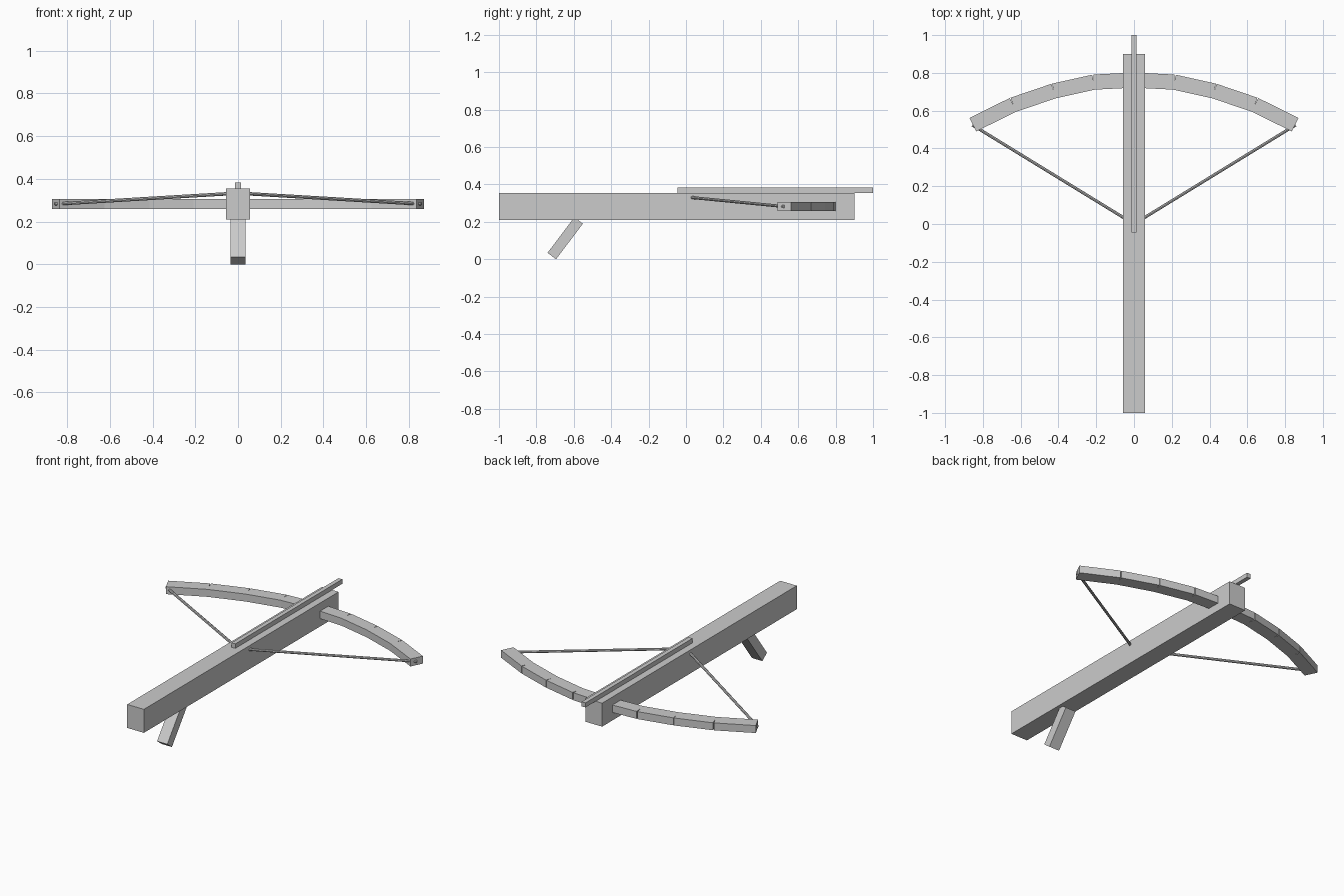
import bpy
from mathutils import Vector, Matrix

cube = bpy.data.objects.get("Cube")
if cube:
    bpy.data.objects.remove(cube, do_unlink=True)

grey = bpy.data.materials.new("plain grey")
grey.use_nodes = True
colour = (0.6, 0.6, 0.6, 1)
grey.diffuse_color = colour
grey.node_tree.nodes["Principled BSDF"].inputs["Base Color"].default_value = colour


def finish(name):
    obj = bpy.context.object
    obj.name = name
    obj.data.materials.append(grey)
    return obj


def box(name, low, high):
    """Axis-aligned box between two corners."""
    low, high = Vector(low), Vector(high)
    bpy.ops.mesh.primitive_cube_add(size=1, location=(low + high) / 2)
    obj = finish(name)
    obj.scale = high - low
    return obj


def beam(name, start, end, side, width, height):
    """Box running from start to end, with its width along the side vector."""
    start, end = Vector(start), Vector(end)
    along = end - start
    y = along.normalized()
    x = Vector(side).normalized()
    z = x.cross(y)
    bpy.ops.mesh.primitive_cube_add(size=1)
    obj = finish(name)
    turn = Matrix((x, y, z)).transposed().to_4x4()
    obj.matrix_world = (Matrix.Translation((start + end) / 2) @ turn
                        @ Matrix.Diagonal((width, along.length, height, 1)))
    return obj


def cord(name, start, end, radius):
    start, end = Vector(start), Vector(end)
    along = end - start
    bpy.ops.mesh.primitive_cylinder_add(
        vertices=8, radius=radius, depth=along.length, location=(start + end) / 2,
        rotation=along.to_track_quat('Z', 'Y').to_euler())
    return finish(name)


# Stock, bolt and slanted trigger lever
box("stock", (-0.057, -1, 0.21), (0.057, 0.9, 0.355))
box("bolt", (-0.013, -0.045, 0.355), (0.013, 1, 0.383))
beam("trigger_lever", (0, -0.7175, 0.0172), (0, -0.574, 0.2075), (1, 0, 0), 0.07, 0.057)

# Bow limbs: straight segments along an arc, and the drawn string
arc = [(0, 0.762), (0.213, 0.751), (0.425, 0.704), (0.64, 0.631), (0.853, 0.526)]
for side, s in (("left", 1), ("right", -1)):
    for i, (a, b) in enumerate(zip(arc, arc[1:])):
        direction = Vector((s * (b[0] - a[0]), b[1] - a[1], 0))
        across = direction.cross(Vector((0, 0, 1)))
        beam(f"{side}_limb_segment_{i + 1}", (s * a[0], a[1], 0.282),
             (s * b[0], b[1], 0.282), across, 0.08, 0.046)
    cord(f"{side}_string", (0, 0, 0.333), (s * 0.855, 0.524, 0.282), 0.008)
